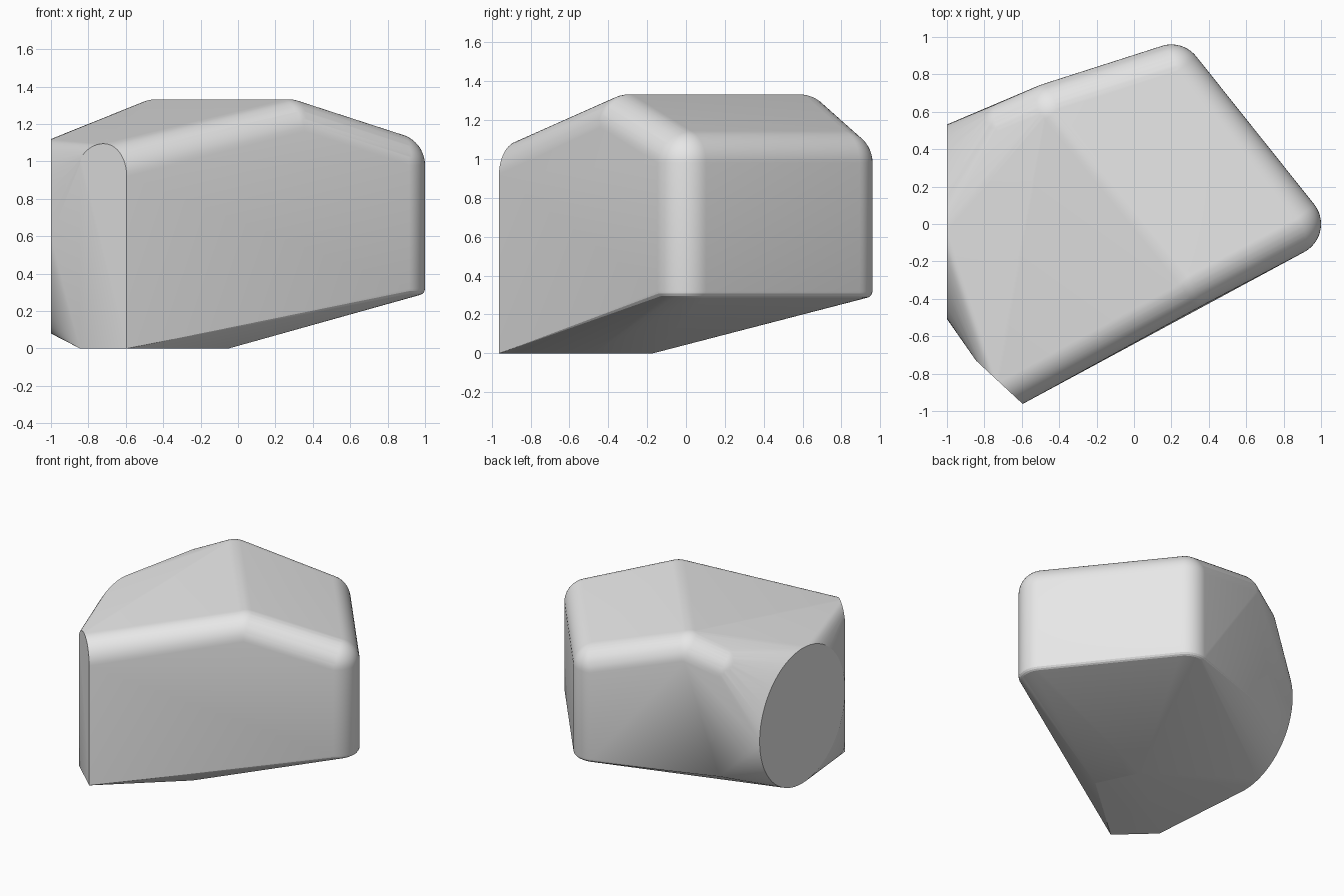
import bpy, bmesh
from math import sin, cos, pi
from mathutils import Vector, Matrix

cube = bpy.data.objects.get("Cube")
if cube:
    bpy.data.objects.remove(cube, do_unlink=True)

ROUND = 0.17
bm = bmesh.new()


def ball(x, y, z, r=ROUND):
    bmesh.ops.create_uvsphere(bm, u_segments=48, v_segments=24, radius=r,
                              matrix=Matrix.Translation((x, y, z)))


def ring(x, y, z, r):
    for i in range(48):
        a = 2 * pi * i / 48
        bm.verts.new((x + r * cos(a), y + r * sin(a), z))


# Two rounded upright corners, softened at the bottom rim
for x, y in ((0.83, 0.0), (0.2, 0.79)):
    ball(x, y, 0.98)
    for k in range(5):
        a = k * pi / 8
        ring(x, y, 0.32 - 0.035 * sin(a), ROUND - 0.035 * (1 - cos(a)))

# Rounded roof ridge and the shoulder beside the round end
ball(0.27, -0.295, 1.162)
ball(-0.44, 0.585, 1.162)
ball(-0.66, 0.49, 1.07)

# Narrow arched facet at the front corner
corner, across = Vector((-0.595, -0.962, 0)), Vector((-0.25, 0.232, 0))
for i in range(25):
    a = pi * i / 24
    t = (1 - cos(a)) / 2
    base = 0.92 + 0.06 * t
    p = corner + across * t
    p.z = base + (1.095 - base) * sin(a)
    bm.verts.new(p)

# Flat foot and the lower back point
for p in (corner, corner + across, (-0.05, -0.48, 0), (-0.2, -0.17, 0),
          (-0.73, 0.64, 0.3)):
    bm.verts.new(p)

# Flat round end
for i in range(64):
    a = 2 * pi * i / 64
    bm.verts.new((-1, 0.012 + 0.52 * cos(a), 0.6 + 0.52 * sin(a)))

# Wrap everything in one tight skin
points = [v.co.copy() for v in bm.verts]
bm.clear()
for p in points:
    bm.verts.new(p)
bmesh.ops.remove_doubles(bm, verts=bm.verts[:], dist=0.0005)
bmesh.ops.convex_hull(bm, input=bm.verts[:], use_existing_faces=False)
loose = [v for v in bm.verts if not v.link_faces]
bmesh.ops.delete(bm, geom=loose, context='VERTS')
bmesh.ops.dissolve_limit(bm, angle_limit=0.008, verts=bm.verts[:], edges=bm.edges[:])
bmesh.ops.recalc_face_normals(bm, faces=bm.faces[:])

mesh = bpy.data.meshes.new("rounded_block")
bm.to_mesh(mesh)
bm.free()
block = bpy.data.objects.new("rounded_block", mesh)
bpy.context.collection.objects.link(block)

# Plain light grey
grey = bpy.data.materials.new("light_grey")
grey.use_nodes = True
colour = (0.8, 0.8, 0.8, 1)
grey.diffuse_color = colour
grey.node_tree.nodes["Principled BSDF"].inputs["Base Color"].default_value = colour
mesh.materials.append(grey)

bpy.ops.object.select_all(action='DESELECT')
block.select_set(True)
bpy.context.view_layer.objects.active = block
bpy.ops.object.shade_smooth_by_angle(angle=0.23)
